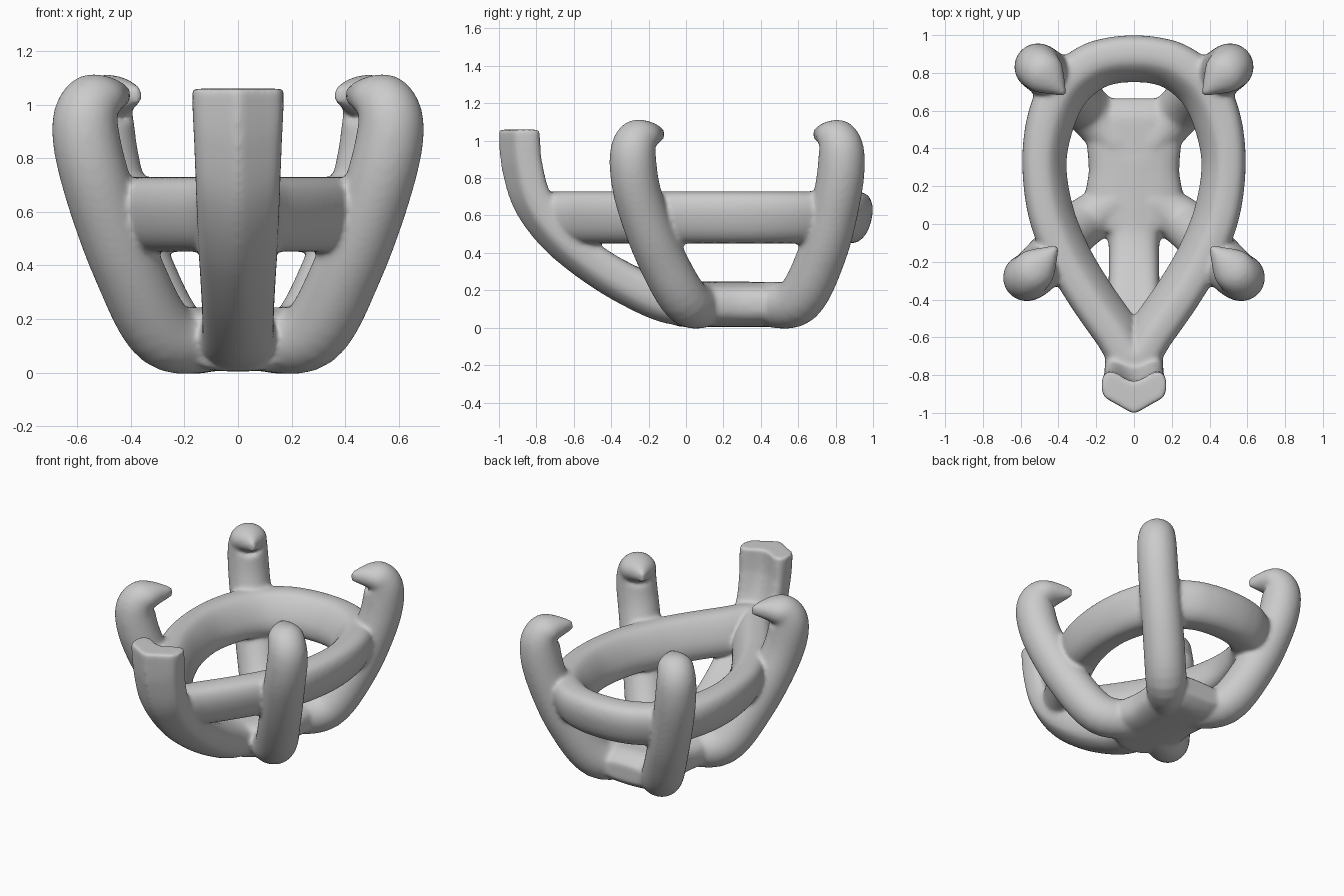
import bpy, bmesh, math
from mathutils import Vector

if "Cube" in bpy.data.objects:
    bpy.data.objects.remove(bpy.data.objects["Cube"])

parts = []


def smooth_path(pts, n=6, closed=False):
    """Catmull-Rom through points of any dimension."""
    pts = [tuple(p) for p in pts]
    m, out = len(pts), []
    for i in range(m if closed else m - 1):
        ids = [i - 1, i, i + 1, i + 2]
        ids = [k % m if closed else min(max(k, 0), m - 1) for k in ids]
        a, b, c, d = (pts[k] for k in ids)
        for s in range(n):
            t = s / n
            out.append(tuple(0.5 * (2 * q + (r - p) * t + (2 * p - 5 * q + 4 * r - w) * t * t
                             + (3 * q - p - 3 * r + w) * t ** 3) for p, q, r, w in zip(a, b, c, d)))
    if not closed:
        out.append(pts[-1])
    return out


def loft(name, rings, closed=False):
    bm = bmesh.new()
    loops = [[bm.verts.new(p) for p in r] for r in rings]
    k = len(loops[0])
    for i in range(len(loops) if closed else len(loops) - 1):
        a, b = loops[i], loops[(i + 1) % len(loops)]
        for j in range(k):
            bm.faces.new((a[j], a[(j + 1) % k], b[(j + 1) % k], b[j]))
    if not closed:
        bm.faces.new(loops[0])
        bm.faces.new(loops[-1])
    bmesh.ops.recalc_face_normals(bm, faces=bm.faces[:])
    me = bpy.data.meshes.new(name)
    bm.to_mesh(me)
    bm.free()
    ob = bpy.data.objects.new(name, me)
    bpy.context.collection.objects.link(ob)
    parts.append(ob)
    return ob


def superellipse(e, n=24):
    f = lambda v: math.copysign(abs(v) ** (2 / e), v)
    return [(f(math.sin(2 * math.pi * i / n)), f(math.cos(2 * math.pi * i / n))) for i in range(n)]


def tangents(c, closed=False):
    m = len(c)
    if closed:
        return [(c[(i + 1) % m] - c[i - 1]).normalized() for i in range(m)]
    return [(c[min(i + 1, m - 1)] - c[max(i - 1, 0)]).normalized() for i in range(m)]


# Pear-shaped gallery rail (x, y, half width) with a sloping inner seat
half = [(.12, .865, .124), (.235, .825, .127), (.36, .72, .13), (.44, .55, .127), (.475, .32, .117),
        (.44, .06, .121), (.35, -.17, .122), (.24, -.36, .122), (.1, -.56, .122)]
loop = [(0, .875, .124)] + half + [(0, -.69, .122)] + [(-x, y, w) for x, y, w in reversed(half)]
data = smooth_path(loop, 6, True)
c = [Vector((d[0], d[1], .592)) for d in data]
sec = smooth_path([(1, .25), (.82, .82), (.3, 1), (-.25, .92), (-.72, .42), (-1, -.25),
                   (-.9, -.8), (-.45, -1), (.3, -.99), (.78, -.55)], 3, True)
rings = []
for p, t, d in zip(c, tangents(c, True), data):
    side = Vector((0, 0, 1)).cross(t)
    rings.append([p + side * u * d[2] + Vector((0, 0, v * .137)) for u, v in sec])
loft("gallery_rail", rings, True)

# Claw prongs: x, y, z, side radius, radius across
front = [(.08, .12, .127, .12, .12), (.275, 0, .145, .13, .13), (.415, -.145, .4, .13, .13),
         (.525, -.255, .7, .128, .128), (.569, -.284, .9, .125, .125), (.55, -.265, 1.0, .116, .112),
         (.495, -.21, 1.03, .1, .078), (.405, -.12, 1.035, .01, .03)]
back = [(.08, .42, .127, .12, .12), (.24, .6, .145, .13, .13), (.375, .73, .4, .13, .13),
        (.475, .808, .7, .128, .128), (.509, .832, .9, .125, .125), (.495, .815, 1.0, .116, .112),
        (.45, .77, 1.03, .1, .078), (.365, .685, 1.035, .01, .03)]
circle = superellipse(2)
for label, path in (("front_claw", front), ("back_claw", back)):
    for s in (1, -1):
        data = smooth_path(path, 6)
        c = [Vector((s * d[0], d[1], d[2])) for d in data]
        flat = Vector((c[-1].y - c[-8].y, c[-8].x - c[-1].x, 0)).normalized()
        rings = []
        for p, t, d in zip(c, tangents(c), data):
            n1 = (flat - t * flat.dot(t)).normalized()
            n2 = t.cross(n1)
            rings.append([p + n1 * u * d[3] + n2 * v * d[4] for u, v in circle])
        loft(label, rings)

# V-shaped prong at the point, running down into the base spine: y, z, half width, half depth, V amount
spine = [(.35, .127, .2, .12, 0), (.1, .127, .17, .12, 0), (-.08, .14, .137, .12, .1), (-.25, .205, .134, .117, .2),
         (-.46, .325, .14, .115, .35), (-.67, .49, .15, .114, .5), (-.812, .67, .157, .113, .7),
         (-.875, .86, .164, .112, .95), (-.89, 1.0, .17, .111, 1), (-.891, 1.059, .17, .111, 1)]
vh = [(.28, .8), (.6, .52), (.92, .22), (1, -.2), (.97, -.75), (.8, -1), (.55, -.92), (.25, -.64)]
vee = [(0, 1)] + vh + [(0, -.53)] + [(-u, v) for u, v in reversed(vh)]
vee = smooth_path(vee, 2, True)
oval = superellipse(2.4, len(vee))
data = smooth_path(spine, 6)
c = [Vector((0, d[0], d[1])) for d in data]
rings = []
for p, t, d in zip(c, tangents(c), data):
    out = Vector((0, -t.z, t.y))
    if t.z > .99:
        out = Vector((0, -1, 0))
    w = d[4]
    rings.append([p + Vector((d[2] * (a[0] * w + b[0] * (1 - w)), 0, 0))
                  + out * d[3] * (a[1] * w + b[1] * (1 - w)) for a, b in zip(vee, oval)])
loft("point_prong", rings)

# Base plate under the stone: y, half width
base = smooth_path([(-.04, .17), (.04, .25), (.15, .26), (.28, .24), (.42, .25), (.56, .25), (.63, .22), (.665, .18)], 3)
rings = []
for y, w in base:
    h = .12 * (1 - .5 * max(0, (y - .54) / .12) ** 2)
    rings.append([Vector((u * w, y, .124 + v * h)) for u, v in superellipse(2.7)])
loft("base_plate", rings)

# Fuse all parts into one cast piece with soft fillets
bpy.ops.object.select_all(action='DESELECT')
for ob in parts:
    ob.select_set(True)
bpy.context.view_layer.objects.active = parts[0]
bpy.ops.object.join()
body = bpy.context.object
body.name = "stone_setting"
m = body.modifiers.new("Fuse", 'REMESH')
m.mode = 'VOXEL'
m.voxel_size = .012
m.use_smooth_shade = True
m = body.modifiers.new("Fillet", 'SMOOTH')
m.factor = .5
m.iterations = 12
